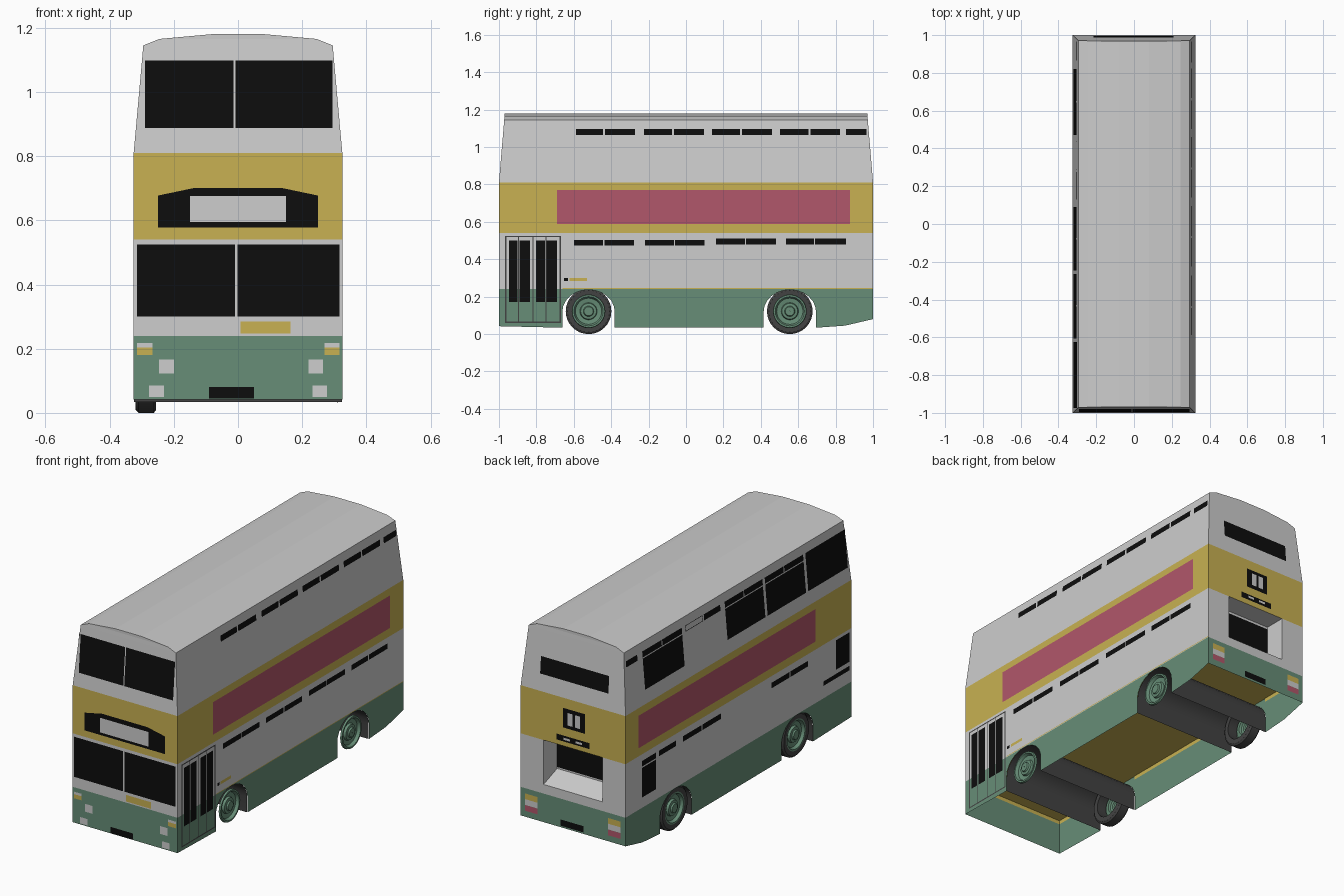
import bpy, bmesh, math

if "Cube" in bpy.data.objects:
    bpy.data.objects.remove(bpy.data.objects["Cube"])


def material(name, rgb):
    m = bpy.data.materials.new(name)
    m.diffuse_color = (*rgb, 1)
    m.use_nodes = True
    m.node_tree.nodes["Principled BSDF"].inputs["Base Color"].default_value = m.diffuse_color
    return m


WHITE = material("white paint", (0.61, 0.61, 0.61))
YELLOW = material("yellow paint", (0.58, 0.44, 0.085))
GREEN = material("green paint", (0.135, 0.27, 0.185))
BLACK = material("black glass", (0.004, 0.004, 0.004))
PINK = material("pink panel", (0.44, 0.095, 0.145))
DARK = material("dark rubber", (0.055, 0.055, 0.055))


def add_object(name, verts, faces, mats, smooth=False):
    me = bpy.data.meshes.new(name)
    me.from_pydata(verts, [], faces)
    ob = bpy.data.objects.new(name, me)
    bpy.context.collection.objects.link(ob)
    for m in mats:
        me.materials.append(m)
    if smooth:
        bpy.context.view_layer.objects.active = ob
        ob.select_set(True)
        bpy.ops.object.shade_smooth_by_angle(angle=math.radians(35))
        ob.select_set(False)
    return ob


# Body: rectangular rings (half width, half length, height) lofted upward
RINGS = [(.325, 1, .24), (.325, 1, .54), (.325, 1, .81),
         (.295, .972, 1.145), (.245, .97, 1.165), (.08, .97, 1.18)]
verts, faces = [], [(3, 2, 1, 0)]
for x, y, z in RINGS:
    verts += [(-x, -y, z), (x, -y, z), (x, y, z), (-x, y, z)]
for r in range(len(RINGS) - 1):
    for k in range(4):
        a, b = r * 4 + k, r * 4 + (k + 1) % 4
        faces.append((a, b, b + 4, a + 4))
n = len(verts)
faces.append((n - 4, n - 3, n - 2, n - 1))
body = add_object("body", verts, faces, [WHITE, YELLOW])
for p in body.data.polygons:
    floor = p.center.z < .25
    band = .55 < p.center.z < .8
    p.material_index = 1 if floor or band else 0

# Rear recess with a sloping sill
cut = [(x, y, z) for y, zb in ((.88, .335), (1.1, .255)) for x, z in
       ((-.183, zb), (.183, zb), (.183, .54), (-.183, .54))]
cutter = add_object("recess_cutter", cut, [(0, 1, 2, 3), (7, 6, 5, 4), (4, 5, 1, 0),
                    (5, 6, 2, 1), (6, 7, 3, 2), (7, 4, 0, 3)], [WHITE])
bm = bmesh.new()
bm.from_mesh(cutter.data)
bmesh.ops.recalc_face_normals(bm, faces=bm.faces)
bm.to_mesh(cutter.data)
bm.free()
mod = body.modifiers.new("recess", "BOOLEAN")
mod.operation, mod.solver, mod.object = "DIFFERENCE", "EXACT", cutter
bpy.context.view_layer.objects.active = body
bpy.ops.object.modifier_apply(modifier=mod.name)
bpy.data.objects.remove(cutter)

# Skirt: side walls with wheel arches, open underneath
AXLES = (-.521, .555)


def arch(yc):
    pts = [(yc + .14 * math.cos(t), .12 + .117 * math.sin(t))
           for t in [math.pi * (1 - i / 12) for i in range(13)]]
    return [(yc - .14, .034)] + pts + [(yc + .14, .034)]


low = [(-1, .042)] + arch(AXLES[0]) + arch(AXLES[1]) + [(.85, .045), (1, .08)]
verts, faces = [], []
for s in (-1, 1):
    for (y0, b0), (y1, b1) in zip(low, low[1:]):
        if y1 - y0 > 1e-5:
            n = len(verts)
            verts += [(s * .325, y0, b0), (s * .325, y1, b1), (s * .325, y1, .24), (s * .325, y0, .24)]
            faces.append(tuple(range(n, n + 4))[::s])
for s, b in ((-1, .042), (1, .08)):
    n = len(verts)
    verts += [(-.325, s, b), (.325, s, b), (.325, s, .24), (-.325, s, .24)]
    faces.append(tuple(range(n, n + 4))[::-s])
add_object("skirt", verts, faces, [GREEN])

# Wheel tunnels across the full width
for yc, name in zip(AXLES, ("front", "rear")):
    pts = arch(yc)
    verts = [(x, y, z) for y, z in pts for x in (-.324, .324)]
    faces = [(2 * i, 2 * i + 1, 2 * i + 3, 2 * i + 2) for i in range(len(pts) - 1)]
    add_object(name + "_wheel_tunnel", verts, faces, [DARK], True)


# Wheels: profiles of (radius, x) turned about the axle
def lathe(name, prof, yc, mat, side, seg=32):
    verts = [(x * side, yc + r * math.cos(2 * math.pi * k / seg), .122 + r * math.sin(2 * math.pi * k / seg))
             for r, x in prof for k in range(seg)]
    faces = []
    for i in range(len(prof) - 1):
        for k in range(seg):
            a, b = i * seg + k, i * seg + (k + 1) % seg
            f = (a, a + seg, b + seg, b)
            faces.append(f if side > 0 else f[::-1])
    add_object(name, verts, faces, [mat], True)


TYRE = [(.085, .255), (.112, .255), (.122, .262), (.122, .31), (.112, .32), (.087, .318), (.085, .255)]
HUB = [(.09, .308), (.087, .318), (.078, .318), (.07, .302), (.046, .298),
       (.042, .31), (.028, .312), (.024, .32), (.001, .32)]
for yc, name in zip(AXLES, ("front", "rear")):
    lathe(name + "_tyre", TYRE[::-1], yc, DARK, -1)
    for side, word in ((-1, "left"), (1, "right")):
        lathe(name + "_hub_" + word, HUB, yc, GREEN, side)


# Flat plates that follow the body walls
def wall(z):
    t = max(0, min(1, (z - .81) / .335))
    return .325 - .03 * t, 1 - .028 * t


def shape(name, side, polys, mat, off=.003):
    verts, faces = [], []
    for poly in polys:
        n = len(verts)
        for a, z in poly:
            x, y = wall(z)
            verts.append({"right": (x + off, a, z), "left": (-x - off, a, z),
                          "front": (a, -y - off, z), "back": (a, y + off, z)}[side])
        idx = tuple(range(n, n + len(poly)))
        faces.append(idx if side in ("right", "front") else idx[::-1])
    add_object(name, verts, faces, [mat])


def plates(name, side, rects, mat, off=.003):
    shape(name, side, [[(a, c), (b, c), (b, d), (a, d)] for a, b, c, d in rects], mat, off)


def row(spans, z0, z1):
    return [(a, b, z0, z1) for a, b in spans]


# Front
plates("front_upper_windows", "front", row([(-.29, -.014), (-.008, .295)], .888, 1.098), BLACK)
plates("front_lower_windows", "front", row([(-.315, -.01), (-.001, .316)], .3, .525), BLACK)
shape("destination_box", "front", [[(-.25, .578), (.25, .578), (.25, .677), (.14, .7),
                                    (-.14, .7), (-.25, .677)]], BLACK)
plates("destination_blind", "front", [(-.15, .15, .594, .676)], WHITE, .006)
plates("front_badge_plate", "front", [(.008, .163, .248, .285)], YELLOW)
plates("front_number_plate", "front", [(-.09, .05, .045, .08)], BLACK)
plates("front_indicators", "front", row([(-.315, -.267), (.269, .317)], .18, .203), YELLOW)
plates("headlamps", "front", row([(-.315, -.267), (.269, .317)], .203, .217)
       + row([(-.246, -.2), (.219, .265)], .123, .167)
       + row([(-.277, -.23), (.232, .278)], .049, .085), WHITE)

# Right side
plates("right_upper_windows", "right", row(
    [(-.588, -.444), (-.433, -.273), (-.225, -.075), (-.064, .096), (.139, .289),
     (.3, .46), (.503, .655), (.666, .824), (.856, .966)], 1.064, 1.097), BLACK)
plates("right_lower_windows", "right", row(
    [(-.6, -.444), (-.437, -.278), (-.219, -.064), (-.058, .1)], .474, .504)
    + row([(.16, .316), (.322, .48), (.535, .684), (.691, .856)], .48, .51), BLACK)
plates("right_panel", "right", [(-.69, .877, .588, .77)], PINK)
plates("door_panes", "right", row([(-.947, -.9), (-.89, -.834), (-.802, -.754), (-.745, -.69)], .172, .5), BLACK)
plates("door_frame", "right", row([(-.968, -.96), (-.676, -.668), (-.897, -.893), (-.821, -.815), (-.751, -.747)], .06, .525)
       + row([(-.96, -.676)], .06, .067) + row([(-.96, -.676)], .518, .525), DARK, .002)
plates("door_button", "right", [(-.652, -.632, .284, .301)], BLACK)
plates("door_sign", "right", [(-.622, -.53, .284, .3)], YELLOW)
plates("right_trim", "right", [(-.66, .998, .241, .245)], YELLOW, .002)

# Left side
plates("left_upper_windows", "left", row([(.47, .82), (-.245, .09), (-.605, -.265)], .888, 1.058)
       + row([(.865, .965), (.65, .82), (.47, .643), (.13, .275), (-.075, .09), (-.245, -.082),
              (-.43, -.265), (-.605, -.437)], 1.064, 1.097) + [(-.975, -.625, .888, 1.097)], BLACK)
plates("left_blank_vent_frame", "left", [(.285, .44, 1.064, 1.067), (.285, .44, 1.094, 1.097),
                                         (.285, .289, 1.067, 1.094), (.436, .44, 1.067, 1.094)], BLACK)
plates("left_lower_windows", "left", row([(.555, .707), (.33, .497), (.158, .322), (-.447, -.29), (-.61, -.456)], .474, .505)
       + [(.735, .858, .3, .466), (.735, .858, .474, .505), (-.98, -.86, .36, .525), (-.98, -.75, .312, .337)], BLACK)
plates("left_panel", "left", [(-.68, .89, .588, .77)], PINK)

# Back
plates("rear_upper_window", "back", [(-.215, .208, .905, 1.0)], BLACK)
plates("rear_route_box", "back", [(-.075, .06, .645, .755)], BLACK)
plates("rear_route_blinds", "back", row([(-.048, -.016), (-.002, .03)], .665, .735), WHITE, .006)
plates("rear_vent", "back", [(-.105, .1, .567, .6)], BLACK)
plates("rear_vent_lamps", "back", row([(-.06, -.02), (.015, .055)], .578, .59), WHITE, .006)
plates("rear_lower_window", "back", [(-.181, .181, .345, .525)], BLACK, -.117)
plates("rear_number_plate", "back", [(-.066, .076, .09, .125)], BLACK)
LAMPS = [(-.295, -.218), (.218, .295)]
for word, z, mat in (("indicators", .18, YELLOW), ("reversing_lamps", .148, WHITE), ("brake_lamps", .115, PINK)):
    plates("rear_" + word, "back", row(LAMPS, z, z + .032), mat)

# Yellow lining below the floor, inside the skirt
LINING = [(-.995, -.662), (-.38, .414), (.696, .995)]
for side in ("left", "right"):
    plates(side + "_floor_lining", side, row(LINING, .218, .239), YELLOW, -.004)
for side in ("front", "back"):
    plates(side + "_floor_lining", side, [(-.32, .32, .218, .239)], YELLOW, -.004)
